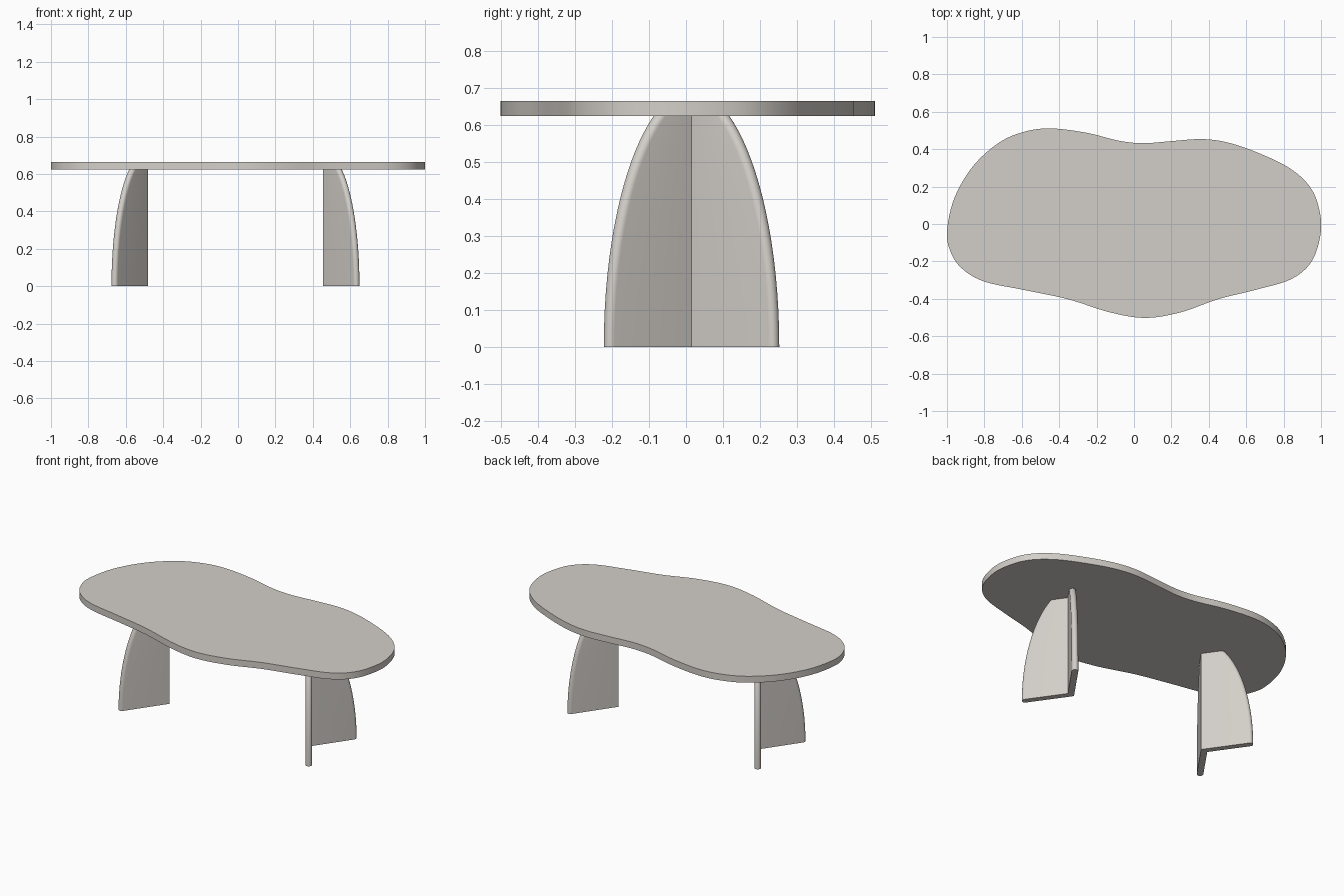
import bpy, bmesh, math
from mathutils import Vector

if "Cube" in bpy.data.objects:
    bpy.data.objects.remove(bpy.data.objects["Cube"])

stone = bpy.data.materials.new("warm grey stone")
stone.diffuse_color = (0.65, 0.62, 0.58, 1)
stone.use_nodes = True
stone.node_tree.nodes["Principled BSDF"].inputs["Base Color"].default_value = stone.diffuse_color

TOP_Z, UNDER_Z = 0.665, 0.625


def loft(name, rings, location=(0, 0, 0)):
    """Skin a stack of equal-length closed rings and cap both ends."""
    bm = bmesh.new()
    rows = [[bm.verts.new(p) for p in ring] for ring in rings]
    n = len(rows[0])
    for a, b in zip(rows, rows[1:]):
        for i in range(n):
            j = (i + 1) % n
            bm.faces.new((a[i], a[j], b[j], b[i]))
    bm.faces.new(rows[0][::-1])
    bm.faces.new(rows[-1])
    bmesh.ops.recalc_face_normals(bm, faces=bm.faces)
    mesh = bpy.data.meshes.new(name)
    bm.to_mesh(mesh)
    bm.free()
    mesh.materials.append(stone)
    obj = bpy.data.objects.new(name, mesh)
    obj.location = location
    bpy.context.collection.objects.link(obj)
    bpy.ops.object.select_all(action='DESELECT')
    obj.select_set(True)
    bpy.context.view_layer.objects.active = obj
    bpy.ops.object.shade_smooth_by_angle(angle=math.radians(30))
    return obj


def smooth_loop(points, steps=6):
    """Closed Catmull-Rom curve through the points."""
    pts = [Vector(p) for p in points]
    n, out = len(pts), []
    for i in range(n):
        p0, p1, p2, p3 = (pts[(i + k) % n] for k in (-1, 0, 1, 2))
        for s in range(steps):
            t = s / steps
            out.append(0.5 * (2 * p1 + (p2 - p0) * t
                              + (2 * p0 - 5 * p1 + 4 * p2 - p3) * t * t
                              + (3 * p1 - p0 - 3 * p2 + p3) * t ** 3))
    return out


# Free-form table top
outline = smooth_loop([
    (-1.0, -0.04), (-0.96, 0.14), (-0.86, 0.31), (-0.72, 0.436), (-0.58, 0.495),
    (-0.44, 0.511), (-0.25, 0.487), (-0.08, 0.445), (0.05, 0.432), (0.2, 0.443),
    (0.36, 0.454), (0.5, 0.436), (0.66, 0.382), (0.83, 0.30), (0.94, 0.2),
    (0.99, 0.08), (0.998, -0.05), (0.95, -0.2), (0.84, -0.295), (0.65, -0.352),
    (0.45, -0.402), (0.25, -0.472), (0.06, -0.502), (-0.13, -0.472),
    (-0.35, -0.403), (-0.58, -0.354), (-0.8, -0.308), (-0.92, -0.238),
    (-0.98, -0.15)])
loft("table_top", [[(p.x, p.y, z) for p in outline] for z in (UNDER_Z, TOP_Z)])

# V-shaped legs: two panels joined at the inner corner, bullnosed outer edges
ANGLE, THICK, FOOT, ARC_H = math.radians(55), 0.037, 0.299, 0.70
along = Vector((math.cos(ANGLE), math.sin(ANGLE)))
inward = Vector((math.sin(ANGLE), -math.cos(ANGLE)))


def leg_ring(z, side):
    curve = math.sqrt(1 - (z / ARC_H) ** 2)
    length = FOOT * curve
    slope = FOOT * z / (ARC_H ** 2 * curve)
    r = THICK / 2
    nose = r * math.hypot(1, slope)          # keeps the edge round where it leans
    centre = along * (length - nose) + inward * r
    half = []
    for k in range(13):
        a = math.pi * k / 12
        half.append(centre - inward * r * math.cos(a) + along * nose * math.sin(a))
    valley = Vector((THICK / math.sin(ANGLE), 0))
    ring = [Vector((0, 0))] + half + [valley] + [Vector((p.x, -p.y)) for p in half[::-1]]
    return [(side * p.x, p.y, z) for p in ring]


levels = [UNDER_Z * math.sin(math.pi / 2 * i / 20) for i in range(21)]
for name, side, x in (("right_leg", 1, 0.455), ("left_leg", -1, -0.482)):
    loft(name, [leg_ring(z, side) for z in levels], (x, 0.015, 0))
